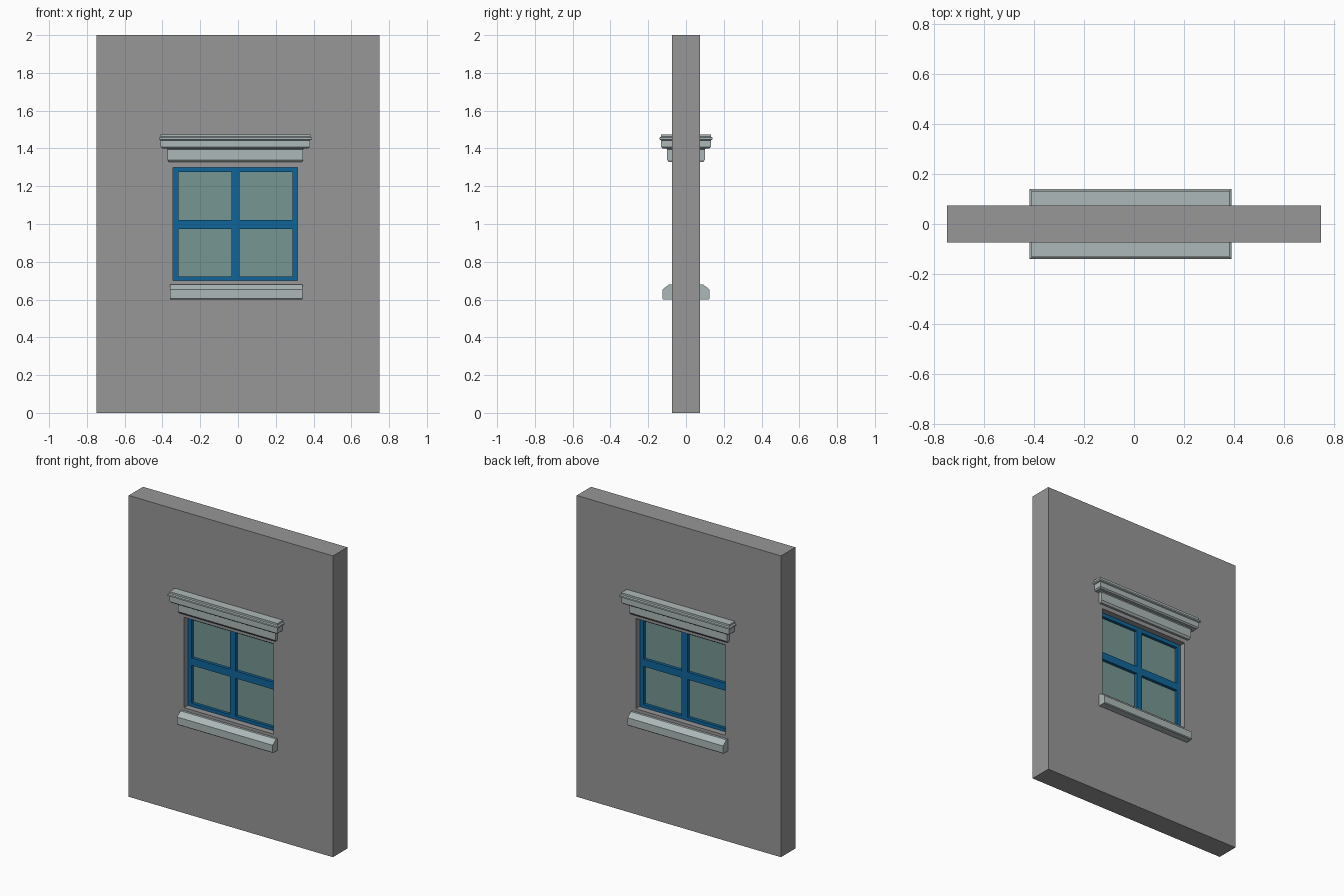
import bpy, bmesh

if "Cube" in bpy.data.objects:
    bpy.data.objects.remove(bpy.data.objects["Cube"])

CX = -0.014  # window centre line


def material(name, rgb):
    m = bpy.data.materials.new(name)
    m.diffuse_color = (*rgb, 1)
    m.use_nodes = True
    m.node_tree.nodes["Principled BSDF"].inputs["Base Color"].default_value = m.diffuse_color
    return m


def finish(bm, name, mat):
    bmesh.ops.recalc_face_normals(bm, faces=bm.faces)
    me = bpy.data.meshes.new(name)
    bm.to_mesh(me)
    bm.free()
    me.materials.append(mat)
    ob = bpy.data.objects.new(name, me)
    bpy.context.collection.objects.link(ob)
    return ob


def panel(name, xs, zs, holes, depth, mat):
    """Flat grid in the xz plane with open cells, thickened about y = 0."""
    bm = bmesh.new()
    v = [[bm.verts.new((x, 0, z)) for z in zs] for x in xs]
    for i in range(len(xs) - 1):
        for j in range(len(zs) - 1):
            if (i, j) not in holes:
                bm.faces.new((v[i][j], v[i + 1][j], v[i + 1][j + 1], v[i][j + 1]))
    ob = finish(bm, name, mat)
    s = ob.modifiers.new("thickness", 'SOLIDIFY')
    s.thickness = depth
    s.offset = 0
    return ob


def stack(name, levels, cx, mat):
    """Loft of rectangles (z, half width, half depth) running through the wall."""
    bm = bmesh.new()
    rings = [[bm.verts.new((cx + sx * hx, sy * hy, z))
              for sx, sy in ((-1, -1), (1, -1), (1, 1), (-1, 1))]
             for z, hx, hy in levels]
    for a, b in zip(rings, rings[1:]):
        for k in range(4):
            n = (k + 1) % 4
            bm.faces.new((a[k], a[n], b[n], b[k]))
    bm.faces.new(rings[0][::-1])
    bm.faces.new(rings[-1])
    return finish(bm, name, mat)


grey = material("wall_grey", (0.31, 0.31, 0.31))
stone = material("pale_stone", (0.42, 0.48, 0.48))
blue = material("blue_paint", (0.005, 0.13, 0.32))
pane = material("green_glass", (0.18, 0.31, 0.29))

# wall with window opening
panel("wall", [-0.75, CX - 0.329, CX + 0.329, 0.75], [0, 0.7, 1.3, 2], {(1, 1)}, 0.15, grey)

# window frame with cross bars
panel("window_frame",
      [CX + d for d in (-0.329, -0.302, -0.021, 0.021, 0.302, 0.329)],
      [0.7, 0.722, 0.973, 1.022, 1.275, 1.3],
      {(1, 1), (1, 3), (3, 1), (3, 3)}, 0.07, blue)

# glass
panel("glass", [CX - 0.31, CX + 0.31], [0.715, 1.285], set(), 0.03, pane)

# cornice above the window
stack("cornice", [(1.327, 0.353, 0.090), (1.340, 0.358, 0.100), (1.395, 0.358, 0.100),
                  (1.400, 0.362, 0.105), (1.400, 0.387, 0.124), (1.408, 0.395, 0.132),
                  (1.443, 0.395, 0.132), (1.447, 0.405, 0.140), (1.457, 0.405, 0.140),
                  (1.462, 0.397, 0.133), (1.475, 0.397, 0.133)], CX, stone)

# sill with sloped top
stack("sill", [(0.600, 0.351, 0.120), (0.605, 0.351, 0.125), (0.653, 0.351, 0.125),
               (0.680, 0.351, 0.090)], -0.009, stone)
